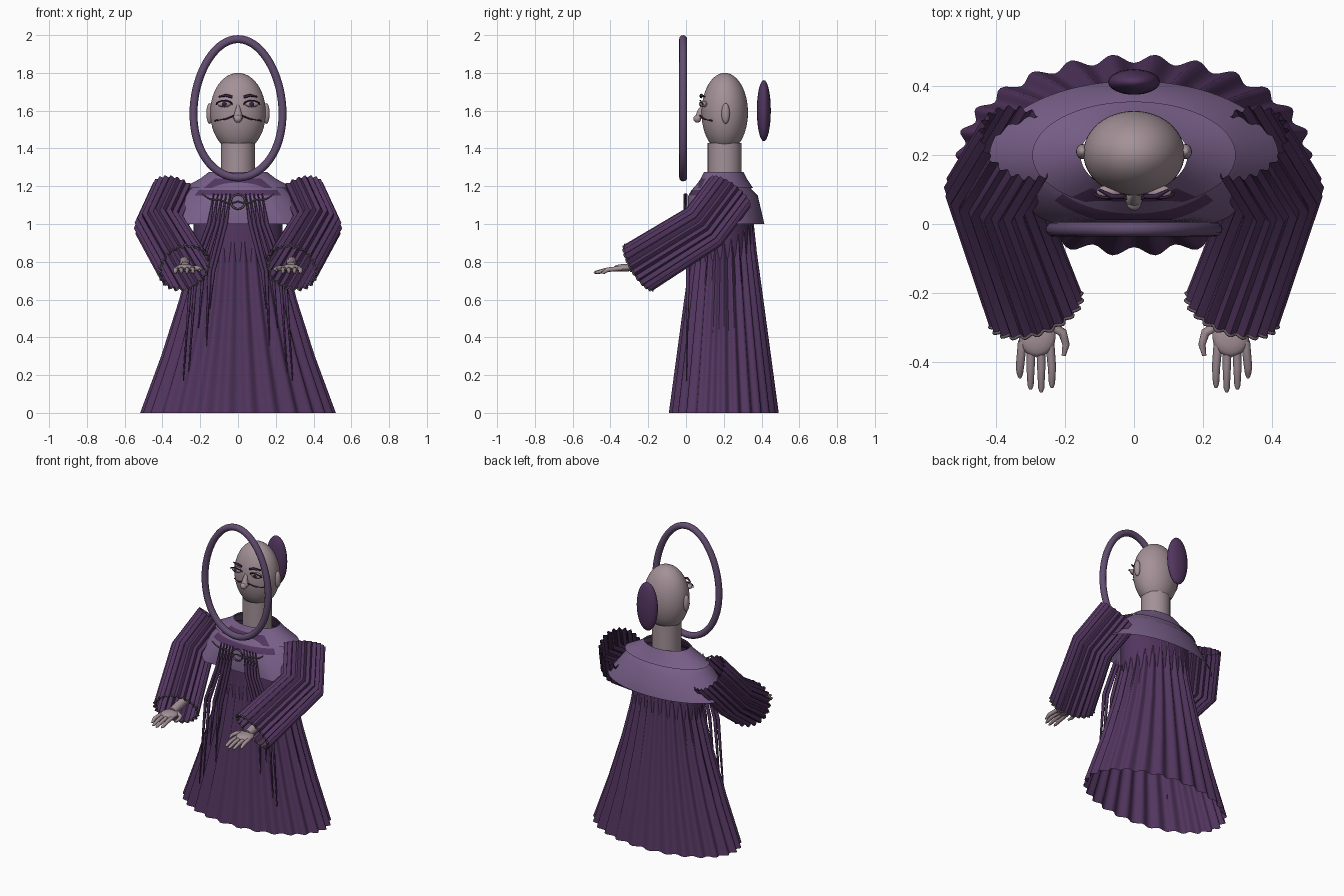
import bpy, bmesh
from math import sin, cos, pi, radians
from mathutils import Vector

cube = bpy.data.objects.get("Cube")
if cube:
    bpy.data.objects.remove(cube)


def material(name, rgb):
    m = bpy.data.materials.new(name)
    m.use_nodes = True
    m.diffuse_color = (*rgb, 1)
    m.node_tree.nodes["Principled BSDF"].inputs["Base Color"].default_value = (*rgb, 1)
    return m


PURPLE = material("deep_purple", (0.085, 0.036, 0.115))
LILAC = material("dusty_lilac", (0.19, 0.115, 0.25))
RING = material("ring_purple", (0.125, 0.075, 0.165))
SKIN = material("pale_skin", (0.37, 0.285, 0.31))
TRIM = material("grey_trim", (0.13, 0.1, 0.12))
DARK = material("dark_plum", (0.04, 0.015, 0.055))


def finish(bm, name, *mats):
    bmesh.ops.recalc_face_normals(bm, faces=bm.faces)
    me = bpy.data.meshes.new(name)
    bm.to_mesh(me)
    bm.free()
    for m in mats:
        me.materials.append(m)
    ob = bpy.data.objects.new(name, me)
    bpy.context.collection.objects.link(ob)
    bpy.ops.object.select_all(action='DESELECT')
    ob.select_set(True)
    bpy.context.view_layer.objects.active = ob
    bpy.ops.object.shade_smooth_by_angle(angle=radians(50))
    return ob


def loft(name, rings, *mats, rule=None):
    """Open tube skinned through rings of equal point count."""
    bm = bmesh.new()
    rows = [[bm.verts.new(p) for p in r] for r in rings]
    n = len(rows[0])
    for a, b in zip(rows, rows[1:]):
        for i in range(n):
            f = bm.faces.new((a[i], a[(i + 1) % n], b[(i + 1) % n], b[i]))
            if rule:
                f.material_index = rule(f.calc_center_median())
    return finish(bm, name, *mats)


def ellipsoid(name, centre, size, mat, segs=32):
    bm = bmesh.new()
    bmesh.ops.create_uvsphere(bm, u_segments=segs, v_segments=segs // 2, radius=1)
    bmesh.ops.scale(bm, vec=size, verts=bm.verts)
    bmesh.ops.translate(bm, vec=centre, verts=bm.verts)
    return finish(bm, name, mat)


def tube(name, points, radius, mat, taper=None, closed=False, res=2):
    cu = bpy.data.curves.new(name, 'CURVE')
    cu.dimensions = '3D'
    cu.bevel_depth = radius
    cu.bevel_resolution = res
    cu.use_fill_caps = True
    sp = cu.splines.new('POLY')
    sp.points.add(len(points) - 1)
    for i, (pt, p) in enumerate(zip(sp.points, points)):
        pt.co = (*p, 1)
        pt.radius = taper[i] if taper else 1
    sp.use_cyclic_u = closed
    cu.materials.append(mat)
    ob = bpy.data.objects.new(name, cu)
    bpy.context.collection.objects.link(ob)
    return ob


def oval(z, rx, ry, cy=0.2, n=208, pleats=0, amp=0.0, ymin=-1):
    pts = []
    for i in range(n):
        a = 2 * pi * i / n
        w = amp * cos(pleats * a)
        pts.append((cos(a) * (rx + w), max(ymin, cy + sin(a) * (ry + w)), z))
    return pts


# Gown: pleated skirt, plain bodice, shoulder cape and yoke
skirt_profile = [(0, .505, .28), (.3, .395, .24), (.6, .3, .2), (.85, .235, .166), (1.05, .2, .145)]
loft("skirt", [oval(z, rx, ry, pleats=26, amp=.013 - .003 * z) for z, rx, ry in skirt_profile], PURPLE)
loft("bodice", [oval(.8, .235, .163, .195), oval(1.0, .235, .16, .195),
                oval(1.15, .24, .15, .195), oval(1.2, .22, .13, .195)], PURPLE)
loft("shoulder_cape", [oval(1.26, .16, .1, .2), oval(1.18, .27, .16, .19),
                       oval(1.15, .3, .19, .19, ymin=.012), oval(1.0, .42, .225, .19, ymin=.005)],
     LILAC, PURPLE, rule=lambda c: int(c.y < .08 and 1.16 < c.z < 1.2))
loft("yoke", [oval(1.275, .155, .105, .2), oval(1.24, .2, .122, .2),
              oval(1.19, .295, .155, .2)], LILAC, PURPLE,
     rule=lambda c: int(c.y < .09 and c.z < 1.22))


# Sleeves: pleated tube bent at the elbow, with cuff trim
def sleeve(side, s):
    path = [Vector((s * x, y, z)) for x, y, z in
            ((.325, .235, 1.17), (.41, .095, .985), (.285, -.25, .77))]
    d1 = (path[1] - path[0]).normalized()
    d2 = (path[2] - path[1]).normalized()
    mid = (d1 + d2).normalized()
    across = d1.cross(d2).normalized()
    rings = []
    for p, d, r, stretch in ((path[0], d1, .125, 1), (path[1], mid, .125, 1 / mid.dot(d1)),
                             (path[2], d2, .134, 1)):
        v = d.cross(across) * stretch
        ring = []
        for i in range(132):
            a = 2 * pi * i / 132
            k = r + .009 * cos(22 * a)
            ring.append(p + across * (k * cos(a)) + v * (k * sin(a)))
        rings.append(ring)
    loft(side + "_sleeve", rings, PURPLE)
    tube(side + "_cuff_trim", rings[-1], .005, TRIM, closed=True, res=1)


# Hands: wrist, palm, four fingers and a thumb
def hand(side, s):
    tube(side + "_wrist", [(s * .283, -.16, .80), (s * .281, -.3, .772)], .028, SKIN, res=4)
    ellipsoid(side + "_palm", (s * .281, -.325, .768), (.054, .06, .02), SKIN, 20)
    for i, tip in enumerate((-.475, -.488, -.48, -.447)):
        x = .238 + .031 * i
        base = .281 + (x - .281) * .85
        pts = [(s * base, -.34, .765), (s * x, -.415, .758), (s * x, tip + .012, .744), (s * x, tip, .742)]
        tube(f"{side}_finger_{i + 1}", pts, .012, SKIN, (1.1, 1, .75, .35))
    tube(side + "_thumb", [(s * .25, -.29, .768), (s * .207, -.315, .765), (s * .197, -.35, .76),
                           (s * .204, -.382, .755)], .012, SKIN, (1.2, 1.1, .9, .5))


# Fringe strands hanging from the chest
def fringe(side, s):
    for i, (end, z) in enumerate(((.15, .55), (.168, .35), (.21, .45), (.262, .2), (.29, .17))):
        top = .04 + .022 * i
        pts = [(s * top, .004, 1.16), (s * (top + .025), -.003, 1.0),
               (s * (.55 * end + .45 * top + .03), .01, .75), (s * end, .002, z)]
        tube(f"{side}_strand_{i + 1}", pts, .011, PURPLE, (.3, 1, 1, .25), res=1)


# Face details on one side
def face_side(side, s):
    ellipsoid(side + "_ear", (s * .15, .21, 1.585), (.018, .022, .055), SKIN, 20)
    ellipsoid(side + "_eye", (s * .073, .093, 1.635), (.036, .02, .017), SKIN, 20)
    ellipsoid(side + "_iris", (s * .073, .075, 1.635), (.012, .005, .012), DARK, 16)
    lid = [(s * (.073 + .042 * cos(a)), .09 - .014 * sin(a), 1.633 + .02 * sin(a))
           for a in (pi * k / 8 for k in range(9))]
    tube(side + "_eyelid", lid, .004, DARK)
    tube(side + "_brow", [(s * .03, .08, 1.672), (s * .065, .08, 1.682), (s * .102, .1, 1.674)],
         .008, DARK, (.9, 1, .5))
    tube(side + "_smile_line", [(s * .012, .07, 1.578), (s * .06, .092, 1.557), (s * .122, .138, 1.547)],
         .004, DARK)


for side, s in (("left", 1), ("right", -1)):
    sleeve(side, s)
    hand(side, s)
    fringe(side, s)
    face_side(side, s)

# Head, neck, nose and hair bun
ellipsoid("head", (0, .205, 1.59), (.147, .123, .21), SKIN, 48)
loft("neck", [oval(z, .09, .09, .205, 40) for z in (1.2, 1.43)], SKIN)
tube("nose_bridge", [(0, .092, 1.635), (0, .078, 1.6), (0, .072, 1.56)], .026, SKIN, (.2, .6, 1))
ellipsoid("nose_tip", (0, .06, 1.557), (.021, .021, .021), SKIN, 20)
ellipsoid("hair_bun", (0, .412, 1.6), (.075, .037, .162), PURPLE)

# Egg-shaped ring in front of the face
egg = [(.235 * sin(a) * (1 - .08 * cos(a)), -.015, 1.6125 + .366 * cos(a))
       for a in (2 * pi * k / 96 for k in range(96))]
tube("egg_ring", egg, .021, RING, closed=True, res=4)

# Necklace: swagged chain with a ring pendant
chain = [(.19 * t, -.004, 1.12 + .04 * t * t - .012 * abs(sin(2 * pi * t)))
         for t in (k / 16 - 1 for k in range(33))]
tube("necklace_chain", chain, .004, TRIM)
tube("pendant", [(.038 * cos(a), -.008, 1.118 + .038 * sin(a)) for a in (2 * pi * k / 32 for k in range(32))],
     .005, TRIM, closed=True)
